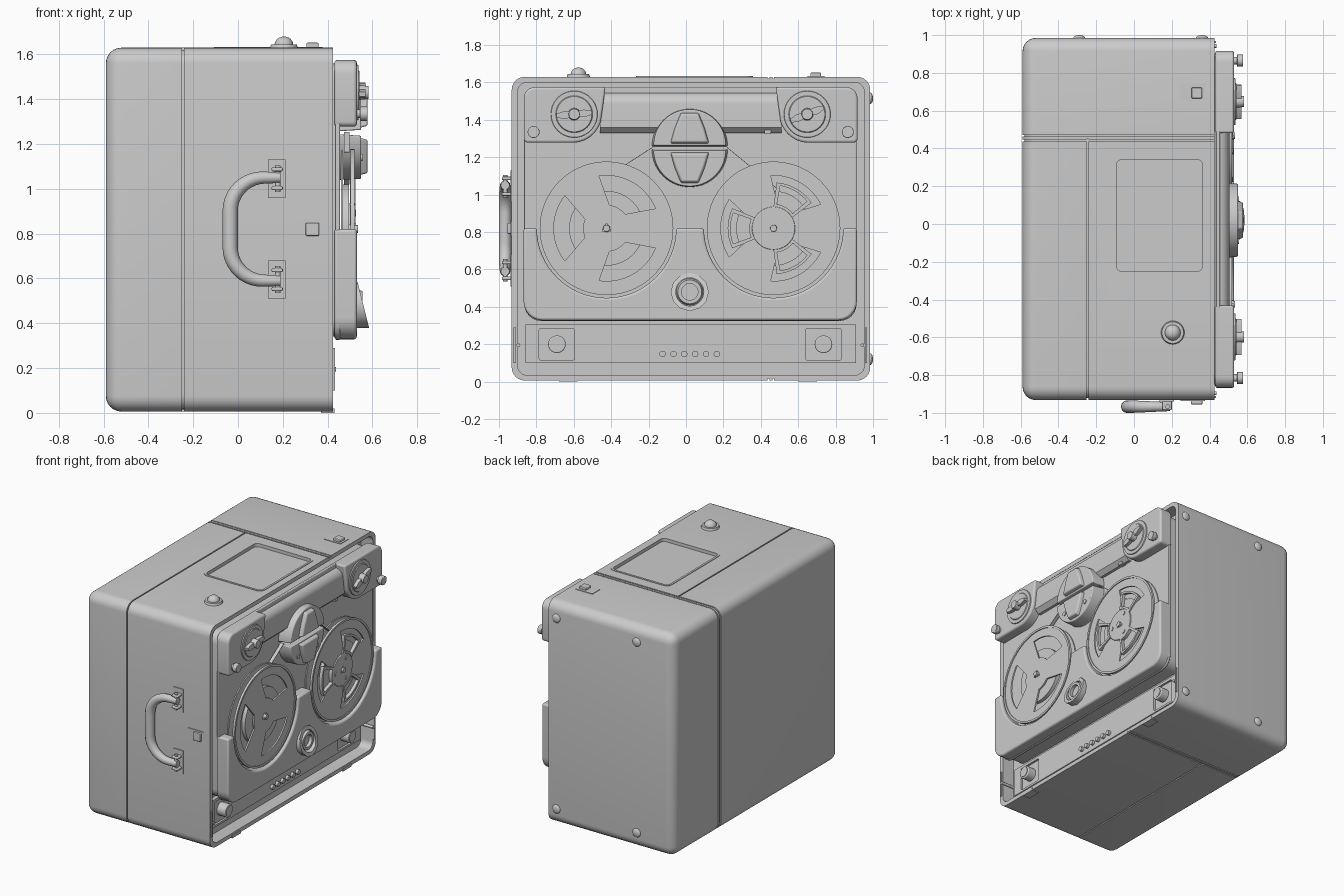
import bpy, bmesh, math
from math import sin, cos, radians

if "Cube" in bpy.data.objects:
    bpy.data.objects.remove(bpy.data.objects["Cube"])

AX = {'x': lambda a, b, h: (h, a, b), 'y': lambda a, b, h: (a, h, b), 'z': lambda a, b, h: (a, b, h)}


def arc(cx, cy, r, a0, a1, n=8):
    return [(cx + r * cos(radians(a0 + (a1 - a0) * i / n)),
             cy + r * sin(radians(a0 + (a1 - a0) * i / n))) for i in range(n + 1)]


def rrect(a0, a1, b0, b1, r, n=6):
    return (arc(a1 - r, b1 - r, r, 0, 90, n) + arc(a0 + r, b1 - r, r, 90, 180, n)
            + arc(a0 + r, b0 + r, r, 180, 270, n) + arc(a1 - r, b0 + r, r, 270, 360, n))


def prism(name, pts, h0, h1, axis='x', taper=1.0, bev=0.0):
    """Extrude a 2D outline along an axis, optionally tapered and bevelled."""
    bm = bmesh.new()
    ca = sum(p[0] for p in pts) / len(pts)
    cb = sum(p[1] for p in pts) / len(pts)
    lo = [bm.verts.new(AX[axis](a, b, h0)) for a, b in pts]
    hi = [bm.verts.new(AX[axis](ca + (a - ca) * taper, cb + (b - cb) * taper, h1)) for a, b in pts]
    bm.faces.new(lo)
    bm.faces.new(hi)
    n = len(pts)
    for i in range(n):
        bm.faces.new((lo[i], lo[(i + 1) % n], hi[(i + 1) % n], hi[i]))
    bmesh.ops.recalc_face_normals(bm, faces=bm.faces)
    me = bpy.data.meshes.new(name)
    bm.to_mesh(me)
    bm.free()
    ob = bpy.data.objects.new(name, me)
    bpy.context.collection.objects.link(ob)
    if bev:
        m = ob.modifiers.new('bevel', 'BEVEL')
        m.width, m.segments, m.limit_method, m.angle_limit = bev, 3, 'ANGLE', radians(40)
    return ob


def box(name, x0, x1, y0, y1, z0, z1, bev=0.0):
    return prism(name, [(y0, z0), (y1, z0), (y1, z1), (y0, z1)], x0, x1, bev=bev)


def disc(name, a, b, r, h0, h1, axis='x', n=40, taper=1.0, bev=0.0):
    return prism(name, arc(a, b, r, 0, 360, n)[:-1], h0, h1, axis, taper, bev)


def cut(ob, cutter, keep=False):
    m = ob.modifiers.new('cut', 'BOOLEAN')
    m.operation, m.object, m.solver = 'DIFFERENCE', cutter, 'EXACT'
    bpy.context.view_layer.objects.active = ob
    bpy.ops.object.modifier_apply(modifier=m.name)
    if not keep:
        bpy.data.objects.remove(cutter)


def round_case(name, d):
    """Case block, rounded everywhere but its open front rim."""
    ob = box(name, -0.59 + d, 0.425 + d, -0.932 + d, 0.985 - d, 0.006 + d, 1.63 - d)
    bm = bmesh.new()
    bm.from_mesh(ob.data)
    es = [e for e in bm.edges if not all(v.co.x > 0.4 for v in e.verts)]
    bmesh.ops.bevel(bm, geom=es, offset=0.07, segments=6, profile=0.5, affect='EDGES')
    bm.to_mesh(ob.data)
    bm.free()
    return ob


def dome(name, loc, r, scale):
    bpy.ops.mesh.primitive_uv_sphere_add(segments=24, ring_count=12, radius=r, location=loc)
    bpy.context.object.name = name
    bpy.context.object.scale = scale


# Case with seam grooves, open front and top window
case = round_case('case', 0)
core = round_case('groove_core', 0.01)
for g in (box('groove_a', -0.251, -0.242, -1.1, 0.45, -0.1, 1.8),
          box('groove_b', -0.7, 0.6, 0.437, 0.447, -0.1, 1.8),
          box('groove_c', -0.7, 0.6, 0.463, 0.471, -0.1, 1.8)):
    cut(g, core, keep=True)
    cut(case, g)
bpy.data.objects.remove(core)
cut(case, prism('front_opening', rrect(-0.9, 0.953, 0.035, 1.6, 0.05), 0.33, 0.6))
cut(case, prism('top_window', rrect(-0.105, 0.375, -0.265, 0.355, 0.04), 1.61, 1.7, 'z'))
frame = prism('window_frame', rrect(-0.107, 0.377, -0.267, 0.357, 0.042), 1.605, 1.634, 'z')
cut(frame, prism('window_hole', rrect(-0.092, 0.362, -0.252, 0.342, 0.03), 1.5, 1.7, 'z'))

# Top button, side feet, bottom hinges
disc('button_base', 0.205, -0.575, 0.065, 1.62, 1.645, 'z', taper=0.88)
dome('button_dome', (0.205, -0.575, 1.642), 0.042, (1, 1, 0.9))
for x in (-0.29, 0.36):
    for z in (0.12, 1.515):
        dome('side_foot', (x, 0.984, z), 0.032, (1, 0.5, 1))
for y in (-0.63, 0.65):
    box('bottom_hinge', 0.37, 0.43, y - 0.05, y + 0.05, 0.0, 0.02)
for y in (-0.916, 0.963):
    box('side_bracket', 0.40, 0.434, y - 0.006, y + 0.006, 0.1, 0.29)
    disc('bracket_stud', y + (0.02 if y < 0 else -0.02), 0.195, 0.01, 0.33, 0.437, n=12)

# Latches on top and front
box('top_latch_plate', 0.24, 0.375, 0.65, 0.74, 1.62, 1.634)
box('top_latch', 0.305, 0.36, 0.665, 0.722, 1.625, 1.652, bev=0.005)
box('front_latch_plate', 0.245, 0.375, -0.937, -0.92, 0.78, 0.86)
box('front_latch', 0.302, 0.362, -0.955, -0.92, 0.79, 0.848, bev=0.005)

# Carrying handle
path = ([(0.19, 1.05)] + arc(0.115, 0.90, 0.15, 90, 180, 10)
        + arc(0.115, 0.74, 0.15, 180, 270, 10) + [(0.19, 0.59)])
cu = bpy.data.curves.new('handle', 'CURVE')
cu.dimensions, cu.bevel_depth, cu.bevel_resolution, cu.use_fill_caps = '3D', 0.034, 4, True
sp = cu.splines.new('POLY')
sp.points.add(len(path) - 1)
for p, (x, z) in zip(sp.points, path):
    p.co = (x, -0.967, z, 1)
    p.radius = 1.0 - 0.3 * max(0, (x + 0.035) / 0.22)
handle = bpy.data.objects.new('handle', cu)
bpy.context.collection.objects.link(handle)
for s, zc in ((1, 1.045), (-1, 0.595)):
    z0, z1 = sorted((zc - s * 0.085, zc + s * 0.085))
    box('handle_plate', 0.135, 0.212, -0.939, -0.92, z0, z1)
    for dz in (-0.042, 0.042):
        box('handle_bracket', 0.15, 0.2, -0.985, -0.93, zc + dz - 0.009, zc + dz + 0.009, bev=0.006)
    disc('handle_pivot', 0.178, -0.967, 0.012, zc - 0.06, zc + 0.06, 'z', n=16)

# Deck chassis and plate
prism('deck_chassis', rrect(-0.85, 0.90, 0.34, 1.56, 0.08), 0.325, 0.445)
prism('deck_plate', rrect(-0.865, 0.912, 0.325, 1.575, 0.09), 0.435, 0.455, bev=0.005)
R, cz = 0.372, 0.82
YL, YR = -0.425, 0.468
prism('lower_cover', [(-0.868, cz)] + arc(YL, cz, R, 180, 360, 32) + arc(YR, cz, R, 180, 360, 32)
      + [(0.913, cz)] + arc(0.813, 0.428, 0.1, 0, -90) + arc(-0.768, 0.428, 0.1, -90, -180),
      0.43, 0.53, bev=0.012)

# Rounded bar along the top of the deck
prism('top_bar', [(0.44, 1.33), (0.475, 1.33), (0.505, 1.36)] + arc(0.445, 1.485, 0.06, 0, 90)
      + [(0.44, 1.545)], -0.46, 0.51, 'y')

# Corner pods with dials and knobs, mirrored about the deck middle
for s in (1, -1):
    f = (lambda y: y) if s == 1 else (lambda y: 0.05 - y)
    shape = (arc(-0.845, 1.30, 0.022, 180, 270, 4) + arc(-0.605, 1.433, 0.155, -90, -15, 10)
             + [(-0.43, 1.575)] + arc(-0.807, 1.515, 0.06, 90, 180, 6))
    prism('corner_pod', [(f(y), z) for y, z in shape], 0.43, 0.53, bev=0.012)
    yc = f(-0.598)
    disc('dial', yc, 1.43, 0.128, 0.52, 0.537, taper=0.96)
    disc('dial_ring', yc, 1.43, 0.105, 0.53, 0.542, taper=0.9)
    disc('dial_hub', yc, 1.43, 0.034, 0.53, 0.583, n=16, taper=0.85)
    t = radians(5 if s == 1 else 22)
    for q in (0, math.pi):
        c, n = cos(t + q), sin(t + q)
        wing = [(0, 0.016), (0.055, 0.02), (0.095, 0.01), (0.095, -0.01), (0.055, -0.02), (0, -0.016)]
        prism('dial_wing', [(yc + a * c - b * n, 1.43 + a * n + b * c) for a, b in wing], 0.53, 0.568)
    disc('small_knob', f(-0.815), 1.335, 0.02, 0.52, 0.56, n=16)
    disc('small_knob_cap', f(-0.815), 1.335, 0.032, 0.545, 0.578, n=20, bev=0.004)

# Reels: lower flange, tape pack, slotted upper flange, hub
for y, kind in ((YL, 'left'), (YR, 'right')):
    disc(kind + '_reel_back', y, cz, 0.352, 0.46, 0.468, n=72)
    disc(kind + '_tape_pack', y, cz, 0.2, 0.465, 0.495, n=48)
    top = disc(kind + '_reel_flange', y, cz, 0.357, 0.503, 0.514, n=72)
    for a in (60, 180, 300):
        w = 38 if kind == 'left' else 33
        cut(top, prism('slot', arc(y, cz, 0.282, a - w, a + w, 14)
                       + arc(y, cz, 0.125, a + w * 0.6, a - w * 0.6, 6), 0.48, 0.55))
    rim = disc(kind + '_reel_rim', y, cz, 0.357, 0.505, 0.52, n=72)
    cut(rim, disc('rim_hole', y, cz, 0.342, 0.4, 0.6, n=72))
    disc(kind + '_spindle', y, cz, 0.025, 0.46, 0.535, n=12, taper=0.7)
    for a in (90, 210, 330):
        box('spindle_key', 0.5, 0.526, y + 0.02 * cos(radians(a)) - 0.006, y + 0.02 * cos(radians(a)) + 0.006,
            cz + 0.02 * sin(radians(a)) - 0.006, cz + 0.02 * sin(radians(a)) + 0.006)
disc('right_hub', YR, cz, 0.115, 0.47, 0.522, bev=0.004)
for a in (60, 180, 300):
    disc('hub_screw', YR + 0.083 * cos(radians(a)), cz + 0.083 * sin(radians(a)), 0.015, 0.515, 0.527, n=16)
    # raised frame around each slot
    fr = prism('slot_frame', arc(YR, cz, 0.245, a - 26, a + 26) + arc(YR, cz, 0.115, a + 30, a - 30), 0.5, 0.524)
    cut(fr, prism('frame_hole', arc(YR, cz, 0.23, a - 21, a + 21) + arc(YR, cz, 0.13, a + 22, a - 22), 0.4, 0.6))

# Head cover: two halves with a raised centre, plus tape strands
for a0, zc, tag in ((0, 1.257, 'upper'), (180, 1.243, 'lower')):
    prism(tag + '_head_cover', arc(0.02, zc, 0.203, a0, a0 + 180, 28), 0.45, 0.55, taper=0.95, bev=0.006)
    s = 1 if a0 == 0 else -1
    fin = [(-0.09, 0.012), (0.13, 0.012), (0.105, 0.1), (0.07, 0.185), (-0.03, 0.185), (-0.065, 0.1)]
    prism(tag + '_head_fin', [(y, zc + s * z) for y, z in fin], 0.53, 0.578, taper=0.86, bev=0.008)
for y in (-0.09, 0.13):
    disc('head_cover_screw', y, 1.14, 0.016, 0.53, 0.556, n=16)
for (ya, za), (yb, zb) in (((-0.32, 1.16), (-0.18, 1.25)), ((0.5, 1.02), (0.22, 1.25))):
    prism('tape', [(ya, za), (yb, zb), (yb, zb + 0.004), (ya, za + 0.004)], 0.472, 0.498)
box('top_switch', 0.45, 0.49, 0.42, 0.455, 1.325, 1.345)

# Slanted selector knob
knob = disc('selector_knob', 0.02, 0.48, 0.102, 0.52, 0.6, n=12)
for v in knob.data.vertices:
    if v.co.x > 0.55:
        v.co.x = 0.535 + 0.05 * (0.58 - v.co.z) / 0.2
cut(knob, disc('knob_hole', 0.02, 0.48, 0.075, 0.53, 0.7, n=32))
ring = disc('selector_ring', 0.02, 0.48, 0.075, 0.52, 0.556, n=32, taper=0.85)
cut(ring, disc('ring_hole', 0.02, 0.48, 0.044, 0.532, 0.7, n=32))

# Lower control panel with sockets and push buttons
panel = box('control_panel', 0.32, 0.36, -0.858, 0.908, 0.1, 0.305)
for y in (-0.69, 0.735):
    cut(panel, prism('socket', rrect(y - 0.095, y + 0.095, 0.115, 0.285, 0.012), 0.345, 0.5))
    disc('volume_knob', y, 0.2, 0.047, 0.33, 0.41, n=32, bev=0.006)
    disc('volume_knob_cap', y, 0.2, 0.036, 0.4, 0.414, n=32)
for i in range(6):
    disc('push_button', -0.125 + 0.058 * i, 0.148, 0.017, 0.35, 0.38, n=20)

# Smooth shading with sharp edges kept
for ob in list(bpy.context.scene.objects):
    bpy.ops.object.select_all(action='DESELECT')
    ob.select_set(True)
    bpy.context.view_layer.objects.active = ob
    if ob.type == 'CURVE':
        bpy.ops.object.convert(target='MESH')
    bpy.ops.object.shade_smooth_by_angle(angle=radians(35))
